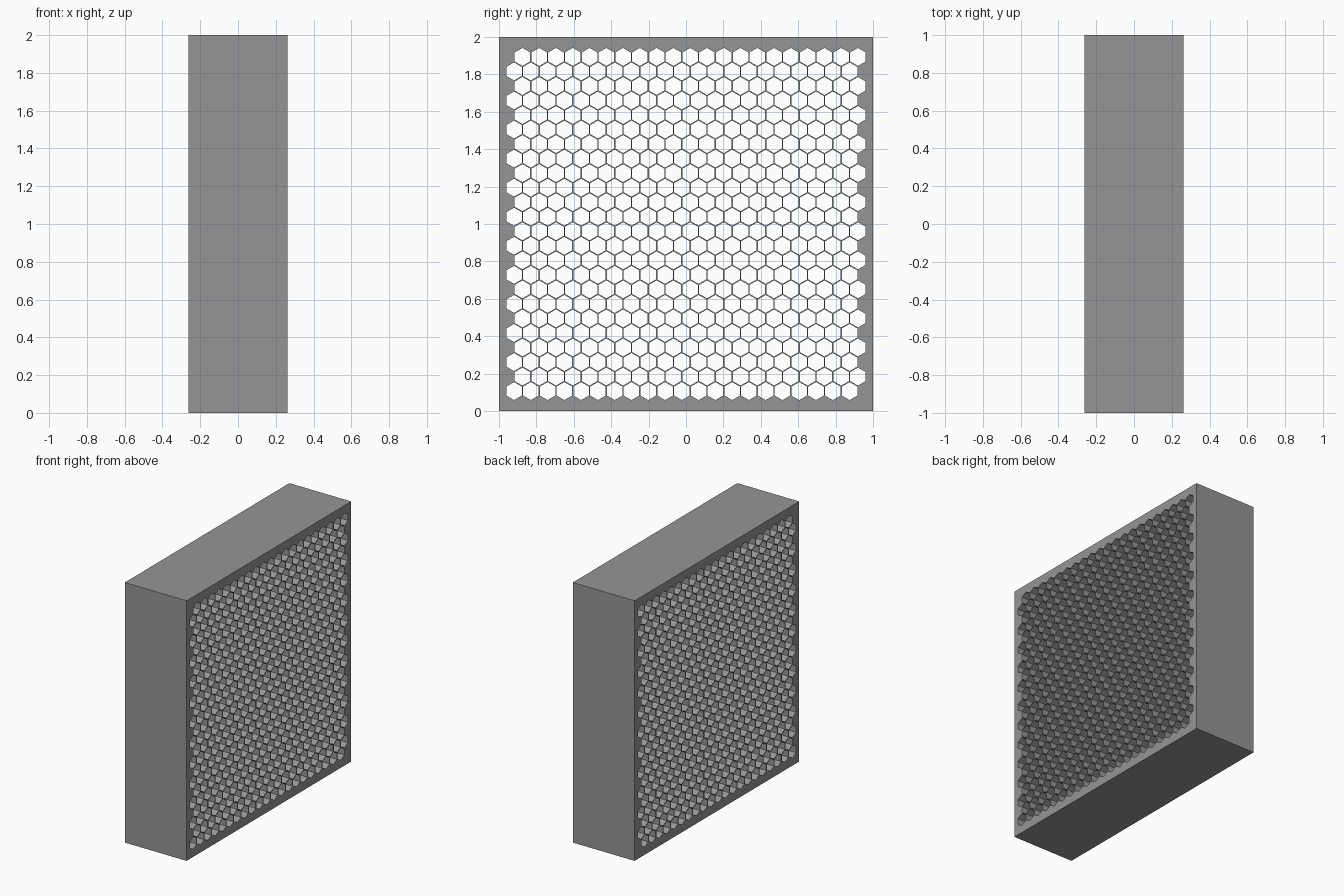
import bpy
import bmesh
from math import sin, cos, pi, radians, sqrt

cube = bpy.data.objects.get("Cube")
if cube:
    bpy.data.objects.remove(cube, do_unlink=True)

HALF_DEPTH = 0.263
PITCH = 0.0897               # distance between neighbouring cells
ROW_STEP = PITCH * sqrt(3) / 2
CELL_RADIUS = 0.048
ROWS, COLUMNS = 24, 21

grey = bpy.data.materials.new("plain grey")
grey.use_nodes = True
colour = (0.3, 0.3, 0.3, 1)
grey.diffuse_color = colour
grey.node_tree.nodes["Principled BSDF"].inputs["Base Color"].default_value = colour

# Flat profile: a square outline with one hexagonal hole per cell
profile = bpy.data.curves.new("honeycomb_profile", "CURVE")
profile.dimensions = "2D"
profile.fill_mode = "BOTH"
profile.extrude = HALF_DEPTH


def add_outline(points):
    spline = profile.splines.new("POLY")
    spline.points.add(len(points) - 1)
    for point, (u, v) in zip(spline.points, points):
        point.co = (u, v, 0, 1)
    spline.use_cyclic_u = True


add_outline([(-1, -1), (1, -1), (1, 1), (-1, 1)])
for row in range(ROWS):
    shift = PITCH / 4 if row % 2 else -PITCH / 4
    v = (row - (ROWS - 1) / 2) * ROW_STEP
    for column in range(COLUMNS):
        u = (column - (COLUMNS - 1) / 2) * PITCH + shift
        angles = [pi / 6 - k * pi / 3 for k in range(6)]
        add_outline([(u + CELL_RADIUS * cos(a), v + CELL_RADIUS * sin(a)) for a in angles])

# Turn the extruded profile into a mesh block
source = bpy.data.objects.new("honeycomb_source", profile)
bpy.context.collection.objects.link(source)
bpy.context.view_layer.update()
depsgraph = bpy.context.evaluated_depsgraph_get()
mesh = bpy.data.meshes.new_from_object(source.evaluated_get(depsgraph))
bpy.data.objects.remove(source, do_unlink=True)

bm = bmesh.new()
bm.from_mesh(mesh)
bmesh.ops.remove_doubles(bm, verts=bm.verts, dist=0.0001)
bmesh.ops.recalc_face_normals(bm, faces=bm.faces)
for face in bm.faces:
    face.smooth = False
    face.material_index = 0
bm.to_mesh(mesh)
bm.free()

mesh.materials.clear()
mesh.materials.append(grey)
block = bpy.data.objects.new("honeycomb_block", mesh)
block.rotation_euler = (radians(90), 0, radians(90))
block.location.z = 1
bpy.context.collection.objects.link(block)
